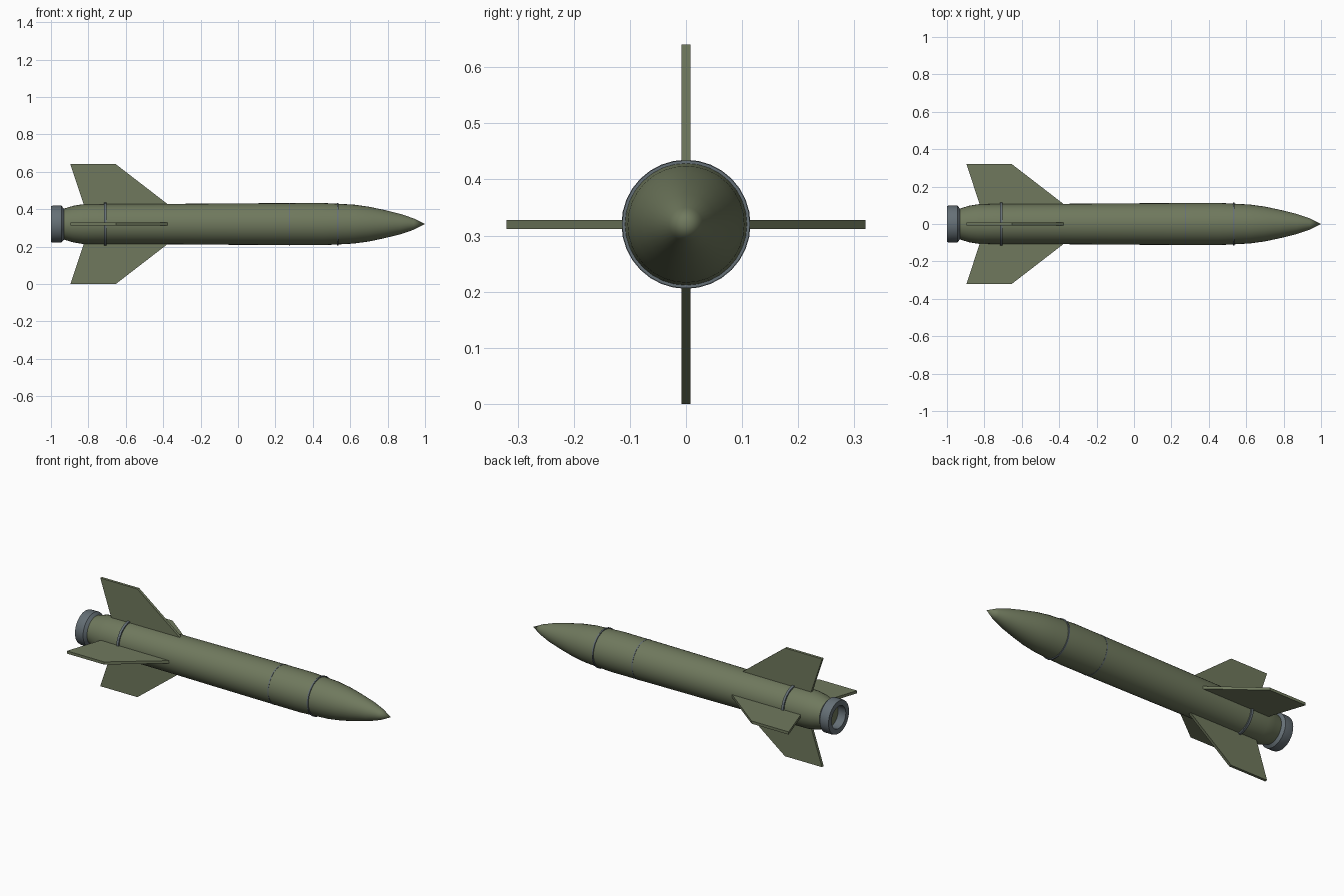
import bpy, bmesh, math
from mathutils import Matrix

if "Cube" in bpy.data.objects:
    bpy.data.objects.remove(bpy.data.objects["Cube"])

AXIS_Z = 0.32
SIDES = 32


def material(name, color):
    m = bpy.data.materials.new(name)
    m.diffuse_color = color
    m.use_nodes = True
    m.node_tree.nodes["Principled BSDF"].inputs["Base Color"].default_value = m.diffuse_color
    return m


olive = material("olive_paint", (0.16, 0.19, 0.11, 1))
steel = material("grey_steel", (0.13, 0.16, 0.18, 1))


def finish(bm, name, mat):
    bmesh.ops.recalc_face_normals(bm, faces=bm.faces)
    me = bpy.data.meshes.new(name)
    bm.to_mesh(me)
    bm.free()
    me.materials.append(mat)
    ob = bpy.data.objects.new(name, me)
    ob.location.z = AXIS_Z
    bpy.context.collection.objects.link(ob)
    return ob


def lathe(name, profile, mat, closed=False):
    """Spin (x, radius) points around the long axis."""
    bm = bmesh.new()
    vs = [bm.verts.new((x, 0, r)) for x, r in profile]
    pairs = list(zip(vs, vs[1:])) + ([(vs[-1], vs[0])] if closed else [])
    edges = [bm.edges.new(p) for p in pairs]
    bmesh.ops.spin(bm, geom=vs + edges, axis=(1, 0, 0), cent=(0, 0, 0),
                   angle=2 * math.pi, steps=SIDES, use_duplicate=False)
    bmesh.ops.remove_doubles(bm, verts=bm.verts, dist=1e-5)
    ob = finish(bm, name, mat)
    bpy.ops.object.select_all(action='DESELECT')
    ob.select_set(True)
    bpy.context.view_layer.objects.active = ob
    bpy.ops.object.shade_smooth_by_angle(angle=math.radians(30))
    return ob


def band(name, x, width, r):
    a, b = x - width / 2, x + width / 2
    return lathe(name, [(a, r - 0.015), (a, r), (b, r), (b, r - 0.015)], steel, True)


# Main tube with tapered tail
lathe("body_tube", [(-0.95, 0), (-0.95, 0.08), (-0.93, 0.083), (-0.88, 0.098),
                    (-0.83, 0.106), (-0.70, 0.107), (-0.38, 0.108), (-0.12, 0.110),
                    (0.20, 0.112), (0.45, 0.113), (0.53, 0.109), (0.53, 0)], olive)

# Pointed nose
lathe("nose_cone", [(0.53, 0), (0.53, 0.109), (0.62, 0.104), (0.70, 0.093),
                    (0.78, 0.076), (0.87, 0.054), (0.94, 0.030), (1.0, 0)], olive)

# Hollow tail nozzle
lathe("nozzle", [(-1.0, 0.066), (-1.0, 0.096), (-0.99, 0.099), (-0.945, 0.099),
                 (-0.93, 0.082), (-0.93, 0.066)], steel, True)

# Joint bands
band("tail_band", -0.71, 0.014, 0.115)
band("middle_band", 0.275, 0.006, 0.1135)
band("nose_band", 0.533, 0.008, 0.114)

# Four swept fins around the tail
outline = [(-0.82, 0.095), (-0.825, 0.106), (-0.896, 0.32), (-0.653, 0.32),
           (-0.378, 0.108), (-0.36, 0.095)]
for i, side in enumerate(("top", "left", "bottom", "right")):
    bm = bmesh.new()
    face = bm.faces.new([bm.verts.new((x, -0.008, z)) for x, z in outline])
    ext = bmesh.ops.extrude_face_region(bm, geom=[face])
    bmesh.ops.translate(bm, vec=(0, 0.016, 0),
                        verts=[g for g in ext["geom"] if isinstance(g, bmesh.types.BMVert)])
    bm.transform(Matrix.Rotation(i * math.pi / 2, 4, 'X'))
    finish(bm, side + "_fin", olive)
